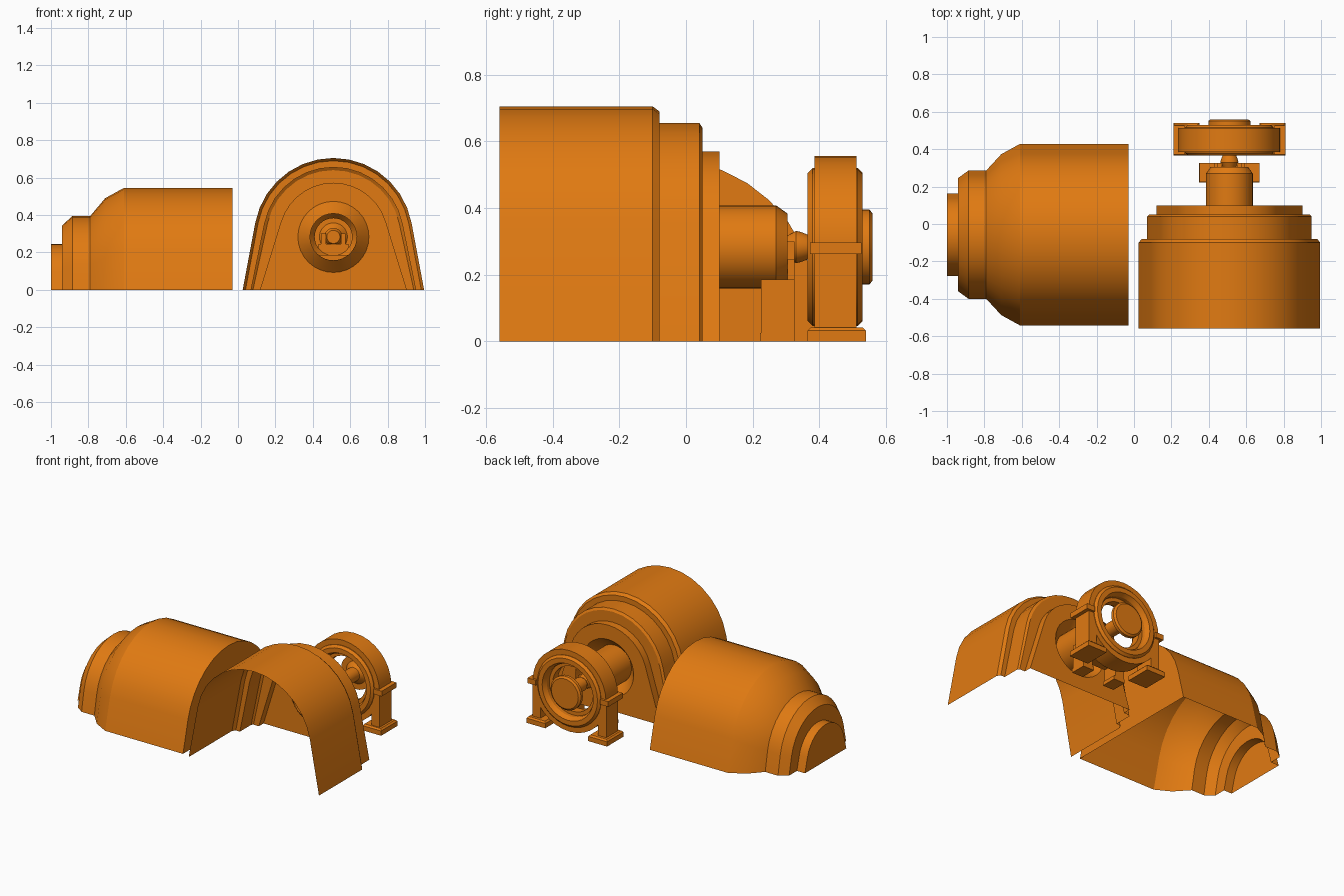
import bpy, bmesh, math
from mathutils import Vector

cube = bpy.data.objects.get("Cube")
if cube:
    bpy.data.objects.remove(cube)

ORANGE = (0.75, 0.195, 0.006, 1)
mat = bpy.data.materials.new("orange_paint")
mat.use_nodes = True
mat.diffuse_color = ORANGE
mat.node_tree.nodes["Principled BSDF"].inputs["Base Color"].default_value = ORANGE

AX, AZ = 0.51, 0.283    # bearing axis, running along y


def finish(name, bm, smooth=True):
    bmesh.ops.remove_doubles(bm, verts=bm.verts, dist=1e-5)
    bmesh.ops.recalc_face_normals(bm, faces=bm.faces)
    me = bpy.data.meshes.new(name)
    bm.to_mesh(me)
    bm.free()
    me.materials.append(mat)
    ob = bpy.data.objects.new(name, me)
    bpy.context.collection.objects.link(ob)
    if smooth:
        bpy.ops.object.select_all(action='DESELECT')
        bpy.context.view_layer.objects.active = ob
        ob.select_set(True)
        bpy.ops.object.shade_smooth_by_angle(angle=math.radians(25))
    return ob


def arch(half, top, zc, n=14):
    """Round arch whose sides run tangentially down to the ground."""
    r = top - zc
    a0 = math.acos(r / math.hypot(half, zc)) - math.atan2(zc, half)
    angles = [a0 + (math.pi - 2 * a0) * i / n for i in range(n + 1)]
    arc = [(r * math.cos(a), zc + r * math.sin(a)) for a in angles]
    return [(half, 0)] + arc + [(-half, 0)]


def loft(bm, sections, place):
    """Skin the arches; returns the vertex loops."""
    loops = [[bm.verts.new(place(pos, u, z)) for u, z in arch(h, t, zc)]
             for pos, h, t, zc in sections]
    for a, b in zip(loops, loops[1:]):
        for i in range(len(a) - 1):
            bm.faces.new((a[i], a[i + 1], b[i + 1], b[i]))
    return loops


def lathe(name, profile, closed=False, n=32):
    """Revolve (y, radius) points about the bearing axis."""
    bm = bmesh.new()
    loops = []
    for y, r in profile:
        loops.append([bm.verts.new((AX + r * math.cos(math.tau * i / n), y,
                                    AZ + r * math.sin(math.tau * i / n)))
                      for i in range(n)])
    pairs = list(zip(loops, loops[1:]))
    if closed:
        pairs.append((loops[-1], loops[0]))
    for a, b in pairs:
        for i in range(n):
            j = (i + 1) % n
            bm.faces.new((a[i], a[j], b[j], b[i]))
    return finish(name, bm)


def box(name, x, y, z, bevel=0):
    bm = bmesh.new()
    bmesh.ops.create_cube(bm, size=1)
    for v in bm.verts:
        v.co = Vector([lo + (hi - lo) * (c + 0.5)
                       for c, (lo, hi) in zip(v.co, (x, y, z))])
    if bevel:
        edges = [e for e in bm.edges if all(v.co.z > z[0] + 1e-4 for v in e.verts)]
        bmesh.ops.bevel(bm, geom=edges, offset=bevel, segments=1, affect='EDGES')
    return finish(name, bm, False)


def pair(name, x, y, z, bevel=0):
    """A box and its mirror image across the bearing axis."""
    box(name + "_left", x, y, z, bevel)
    box(name + "_right", (2 * AX - x[1], 2 * AX - x[0]), y, z, bevel)


# Stepped motor cover along x, open below, closed at both ends
bm = bmesh.new()
steps = [(-0.03, 0.485, 0.545), (-0.61, 0.485, 0.545), (-0.71, 0.43, 0.49),
         (-0.79, 0.343, 0.395), (-0.885, 0.343, 0.395), (-0.94, 0.303, 0.345),
         (-0.94, 0.22, 0.245), (-1, 0.22, 0.245)]
loops = loft(bm, [(p, h, t, 0.18 * t) for p, h, t in steps],
             lambda p, u, z: (p, u - 0.057, z))
bm.faces.new(loops[0])
bm.faces.new(loops[-1])
finish("motor_cover", bm)

# Stepped tall cover along y, open at the front and below
bm = bmesh.new()
steps = [(-0.56, 0.485, 0.705), (-0.1, 0.485, 0.705), (-0.08, 0.47, 0.69),
         (-0.08, 0.44, 0.655), (0.04, 0.44, 0.655), (0.05, 0.43, 0.64),
         (0.05, 0.39, 0.57), (0.1, 0.39, 0.57)]
loft(bm, [(p, h, t, 0.28) for p, h, t in steps],
     lambda p, u, z: (AX + u, p, z))
finish("tall_cover", bm)

# Rear wall of the tall cover with a round opening
bm = bmesh.new()
outline = [(AX + u, 0.1, z) for u, z in arch(0.39, 0.57, 0.28)]
hole = [(AX + 0.19 * math.cos(math.tau * i / 32), 0.1,
         AZ + 0.19 * math.sin(math.tau * i / 32)) for i in range(32)]
for ring in (outline, hole):
    vs = [bm.verts.new(p) for p in ring]
    for i in range(len(vs)):
        bm.edges.new((vs[i - 1], vs[i]))
bmesh.ops.triangle_fill(bm, edges=bm.edges[:], use_beauty=True,
                        use_dissolve=False, normal=(0, 1, 0))
finish("rear_wall", bm, False)

# Recessed cone and hub tube
lathe("hub_tube", [(0.1, 0.19), (0.03, 0.125), (0.27, 0.125), (0.305, 0.1)])

# Saddle under the hub
pair("saddle_leg", (0.6, 0.67), (0.225, 0.325), (0, 0.185))
pair("saddle_foot", (0.59, 0.672), (0.222, 0.327), (0, 0.025))
box("saddle_bridge", (0.42, 0.6), (0.225, 0.325), (0.11, 0.185))
box("saddle_plate", (0.43, 0.59), (0.305, 0.325), (0.18, 0.245))
pair("saddle_prong", (0.55, 0.575), (0.305, 0.325), (0.245, 0.3))

# Bearing ring housing, inner ring and race
lathe("bearing_housing", [(0.385, 0.2), (0.385, 0.273), (0.512, 0.273), (0.512, 0.2)], True)
lathe("bearing_ring", [(0.365, 0.19), (0.365, 0.222), (0.38, 0.237), (0.515, 0.237),
                       (0.53, 0.222), (0.53, 0.19), (0.5, 0.175), (0.395, 0.175)], True)
lathe("bearing_race", [(0.42, 0.15), (0.42, 0.178), (0.475, 0.178), (0.475, 0.15)], True)

# Shaft with waist and end disc
lathe("shaft", [(0.305, 0), (0.305, 0.035), (0.33, 0.048), (0.345, 0.045), (0.37, 0.035),
                (0.39, 0.045), (0.5, 0.045), (0.53, 0.075), (0.53, 0.113),
                (0.55, 0.113), (0.56, 0.1), (0.56, 0)])

# Legs, clamp lugs and feet of the bearing
pair("bearing_leg", (0.725, 0.785), (0.385, 0.512), (0.03, 0.283))
pair("clamp_lug", (0.75, 0.81), (0.372, 0.527), (0.262, 0.297))
pair("bearing_foot", (0.67, 0.81), (0.365, 0.54), (0, 0.042), 0.01)
